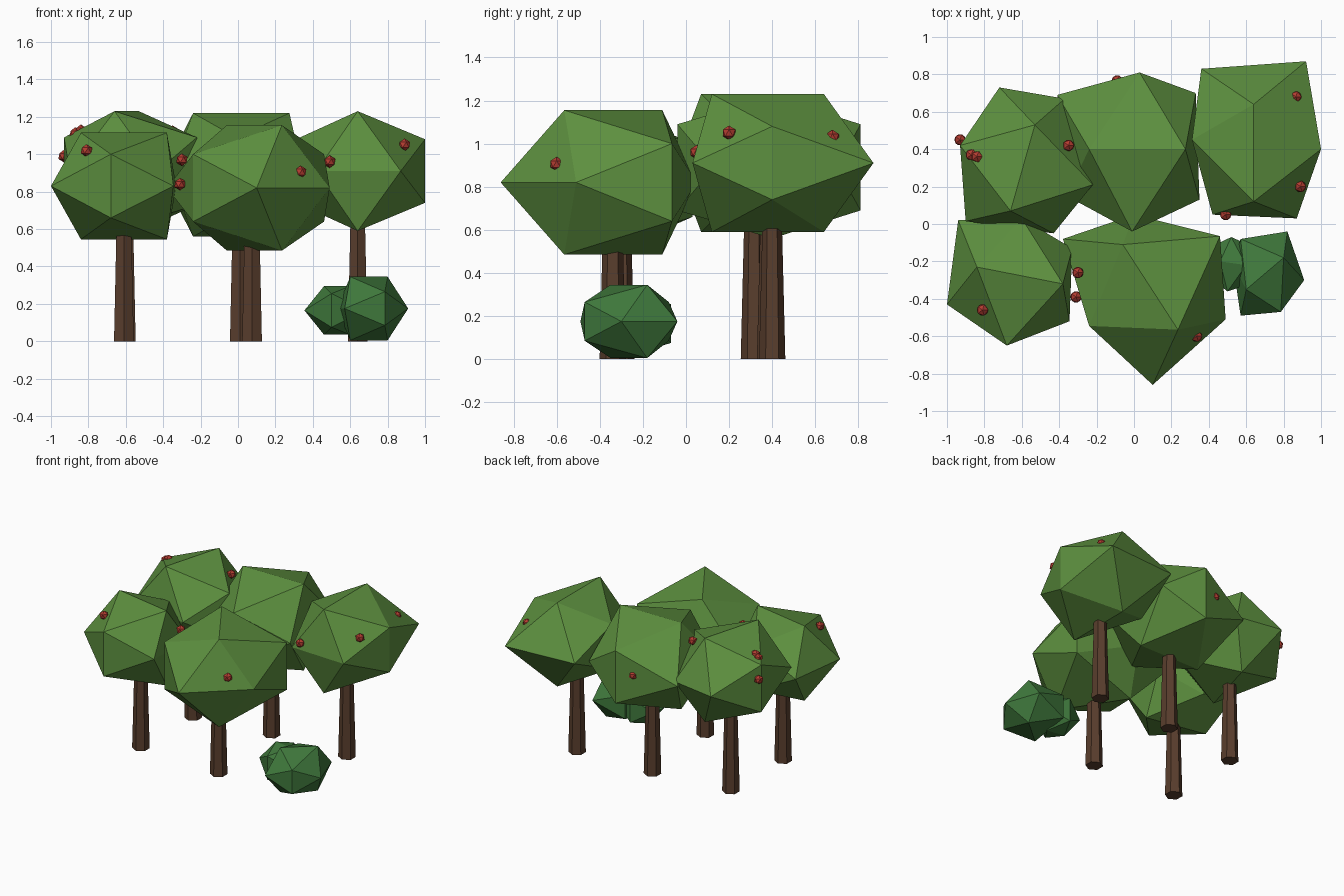
import bpy, bmesh
from mathutils import Vector

if "Cube" in bpy.data.objects:
    bpy.data.objects.remove(bpy.data.objects["Cube"])


def material(name, rgb):
    m = bpy.data.materials.new(name)
    m.diffuse_color = (*rgb, 1)
    m.use_nodes = True
    m.node_tree.nodes["Principled BSDF"].inputs["Base Color"].default_value = m.diffuse_color
    return m


LEAF = material("leaf_green", (0.11, 0.28, 0.05))
BUSH = material("bush_green", (0.05, 0.19, 0.045))
BARK = material("bark_brown", (0.10, 0.048, 0.026))
RED = material("fruit_red", (0.45, 0.045, 0.03))


def finish(bm, name, mat):
    bmesh.ops.recalc_face_normals(bm, faces=bm.faces)
    me = bpy.data.meshes.new(name)
    bm.to_mesh(me)
    bm.free()
    me.materials.append(mat)
    ob = bpy.data.objects.new(name, me)
    bpy.context.collection.objects.link(ob)
    return ob


# Uneven icosahedron: a ridge mirrored top/bottom, four tips at mid height,
# and two flank corners mirrored above/below mid height
def foliage(name, mat, z, h, k, ridge, tips, flanks):
    bm = bmesh.new()
    for pts, dz in ((ridge, (-h, h)), (tips, (0,)), (flanks, (-k, k))):
        for x, y in pts:
            for d in dz:
                bm.verts.new((x, y, z + d))
    bmesh.ops.convex_hull(bm, input=bm.verts)
    return finish(bm, name, mat)


# Tapered six-sided trunk
def trunk(name, x, y, top=0.68):
    bm = bmesh.new()
    bmesh.ops.create_cone(bm, cap_ends=True, segments=6, radius1=0.061,
                          radius2=0.044, depth=top)
    bmesh.ops.translate(bm, vec=(x, y, top / 2), verts=bm.verts)
    return finish(bm, name, BARK)


# Canopies
foliage("canopy_front_left", LEAF, 0.83, 0.285, 0.17,
        [(-.84, -.23), (-.38, -.32)],
        [(-1, -.43), (-.94, .02), (-.345, -.52), (-.33, -.13)],
        [(-.68, -.65), (-.6, .03)])
foliage("canopy_front_middle", LEAF, 0.82, 0.335, 0.18,
        [(-.06, -.11), (.235, -.565)],
        [(.10, -.86), (.49, -.51), (-.38, -.08), (0, .05)],
        [(-.24, -.545), (.46, -.065)])
foliage("canopy_back_left", LEAF, 0.91, 0.32, 0.18,
        [(-.66, .07), (-.53, .53)],
        [(-.72, .73), (-.37, .67), (-.9, .015), (-.43, -.05)],
        [(-.93, .42), (-.22, .21)])
foliage("canopy_back_middle", LEAF, 0.89, 0.33, 0.2,
        [(-.24, .4), (.275, .4)],
        [(-.41, .69), (-.36, .15), (.33, .7), (.35, .13)],
        [(.03, .81), (-.01, -.04)])
foliage("canopy_back_right", LEAF, 0.91, 0.32, 0.17,
        [(.64, .64), (.64, .12)],
        [(.92, .87), (.36, .83), (.87, .03), (.42, .05)],
        [(1, .4), (.31, .45)])

# Trunks
for name, x, y in (("front_left", -.61, -.30), ("front_middle", .075, -.34),
                   ("back_left", -.60, .315), ("back_middle", .01, .39),
                   ("back_right", .64, .40)):
    trunk("trunk_" + name, x, y)

# Bush in two clumps
foliage("bush_large", BUSH, 0.175, 0.17, 0.09,
        [(.6, -.35), (.8, -.18)],
        [(.91, -.3), (.82, -.04), (.57, -.49), (.53, -.22)],
        [(.785, -.47), (.57, -.08)])
foliage("bush_small", BUSH, 0.165, 0.13, 0.09,
        [(.46, -.2), (.6, -.22)],
        [(.355, -.25), (.37, -.14), (.68, -.3), (.68, -.14)],
        [(.52, -.07), (.5, -.36)])

# Fruit dotted over the canopies
fruit = [(.865, .68, 1.03), (.89, .2, 1.05), (.49, .05, .96), (-.35, .42, 1.12),
         (-.93, .45, .99), (-.87, .37, 1.11), (-.84, .36, 1.125),
         (-.81, -.46, 1.02), (-.3, -.26, .97), (-.31, -.39, .84),
         (.335, -.6, .905), (.44, -.26, .86), (-.09, .765, .92),
         (-.145, .65, 1.04)]
for i, p in enumerate(fruit):
    bm = bmesh.new()
    bmesh.ops.create_icosphere(bm, subdivisions=1, radius=0.034)
    bmesh.ops.translate(bm, vec=Vector(p), verts=bm.verts)
    finish(bm, f"fruit_{i + 1}", RED)
